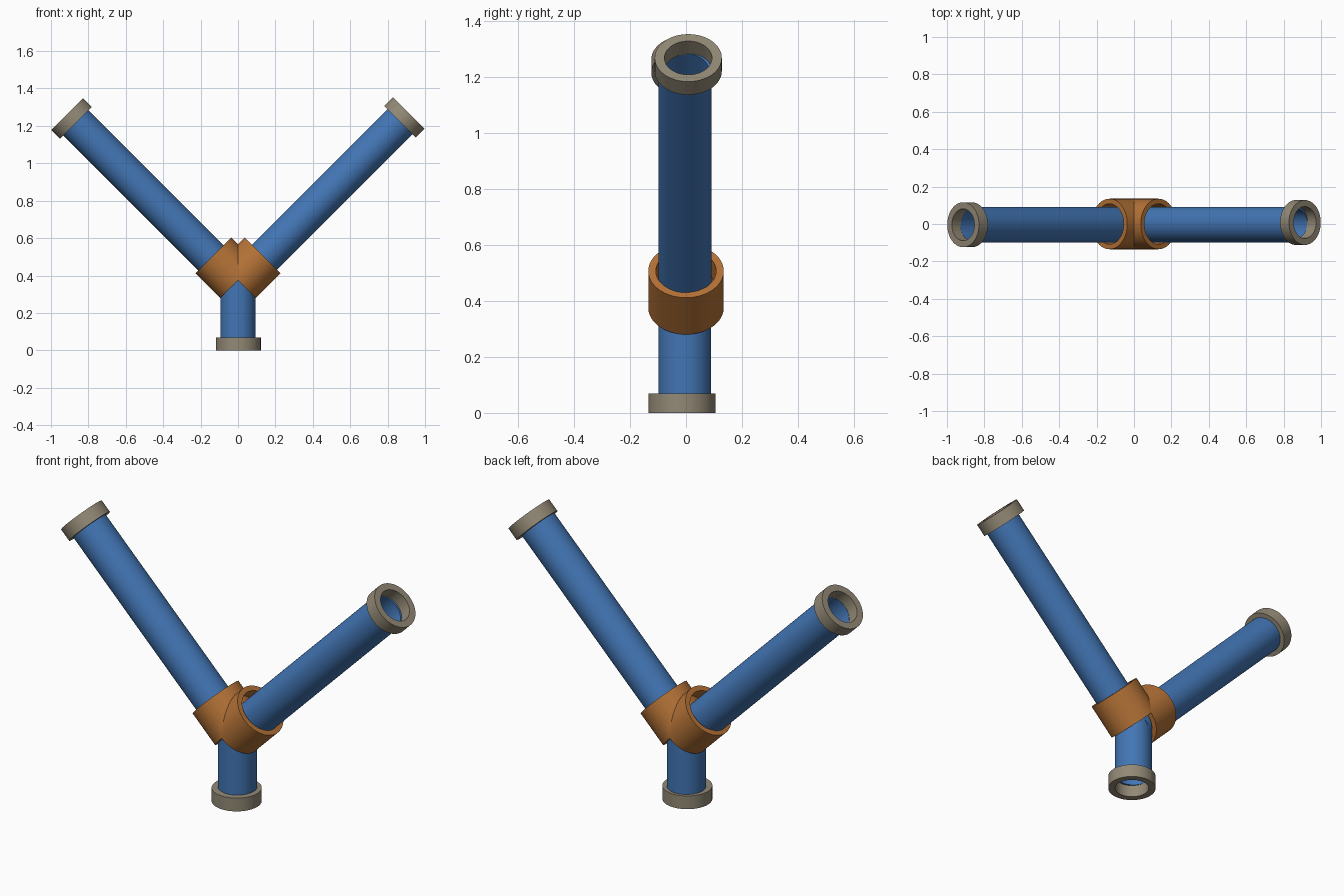
import bpy, bmesh, math
from mathutils import Vector

if "Cube" in bpy.data.objects:
    bpy.data.objects.remove(bpy.data.objects["Cube"])


def material(name, rgb):
    m = bpy.data.materials.new(name)
    m.diffuse_color = (*rgb, 1)
    m.use_nodes = True
    m.node_tree.nodes["Principled BSDF"].inputs["Base Color"].default_value = m.diffuse_color
    return m


BLUE = material("blue pipe", (0.055, 0.18, 0.46))
GREY = material("warm grey", (0.29, 0.25, 0.18))
ORANGE = material("orange", (0.46, 0.17, 0.038))


def tube(name, start, direction, length, r_out, r_in, mat, n=64):
    """Hollow tube with flat annular ends, running along a direction."""
    rot = Vector((0, 0, 1)).rotation_difference(Vector(direction))
    bm = bmesh.new()
    rings = []
    for r, z in ((r_out, 0), (r_out, length), (r_in, length), (r_in, 0)):
        ring = []
        for i in range(n):
            a = 2 * math.pi * i / n
            p = Vector((r * math.cos(a), r * math.sin(a), z))
            ring.append(bm.verts.new(rot @ p + Vector(start)))
        rings.append(ring)
    for k in range(4):
        a, b = rings[k], rings[(k + 1) % 4]
        for i in range(n):
            j = (i + 1) % n
            bm.faces.new((a[i], a[j], b[j], b[i]))
    bmesh.ops.recalc_face_normals(bm, faces=bm.faces)
    me = bpy.data.meshes.new(name)
    bm.to_mesh(me)
    bm.free()
    me.materials.append(mat)
    ob = bpy.data.objects.new(name, me)
    bpy.context.collection.objects.link(ob)
    bpy.ops.object.select_all(action='DESELECT')
    ob.select_set(True)
    bpy.context.view_layer.objects.active = ob
    bpy.ops.object.shade_smooth_by_angle(angle=math.radians(35))
    return ob


# Lower stem and its end ring
tube("stem_pipe", (0, -0.004, 0.065), (0, 0, 1), 0.36, 0.094, 0.085, BLUE)
tube("stem_ring", (0.002, -0.014, 0), (0, 0, 1), 0.07, 0.12, 0.085, GREY)

# Two mirrored arms: pipe, end ring and junction collar
c = math.sqrt(0.5)
for side, s, base, y in (("right", 1, 0.356, 0.008), ("left", -1, 0.350, -0.004)):
    d = Vector((s * c, 0, c))
    o = Vector((0, 0, base))
    tube(side + "_pipe", o + Vector((0, -0.003, 0)), d, 1.228, 0.095, 0.085, BLUE)
    tube(side + "_ring", o + d * 1.225 + Vector((0, y, 0)), d, 0.067, 0.12, 0.085, GREY)
    tube(side + "_collar", (0, 0, 0.376), d, 0.186, 0.135, 0.108, ORANGE)
